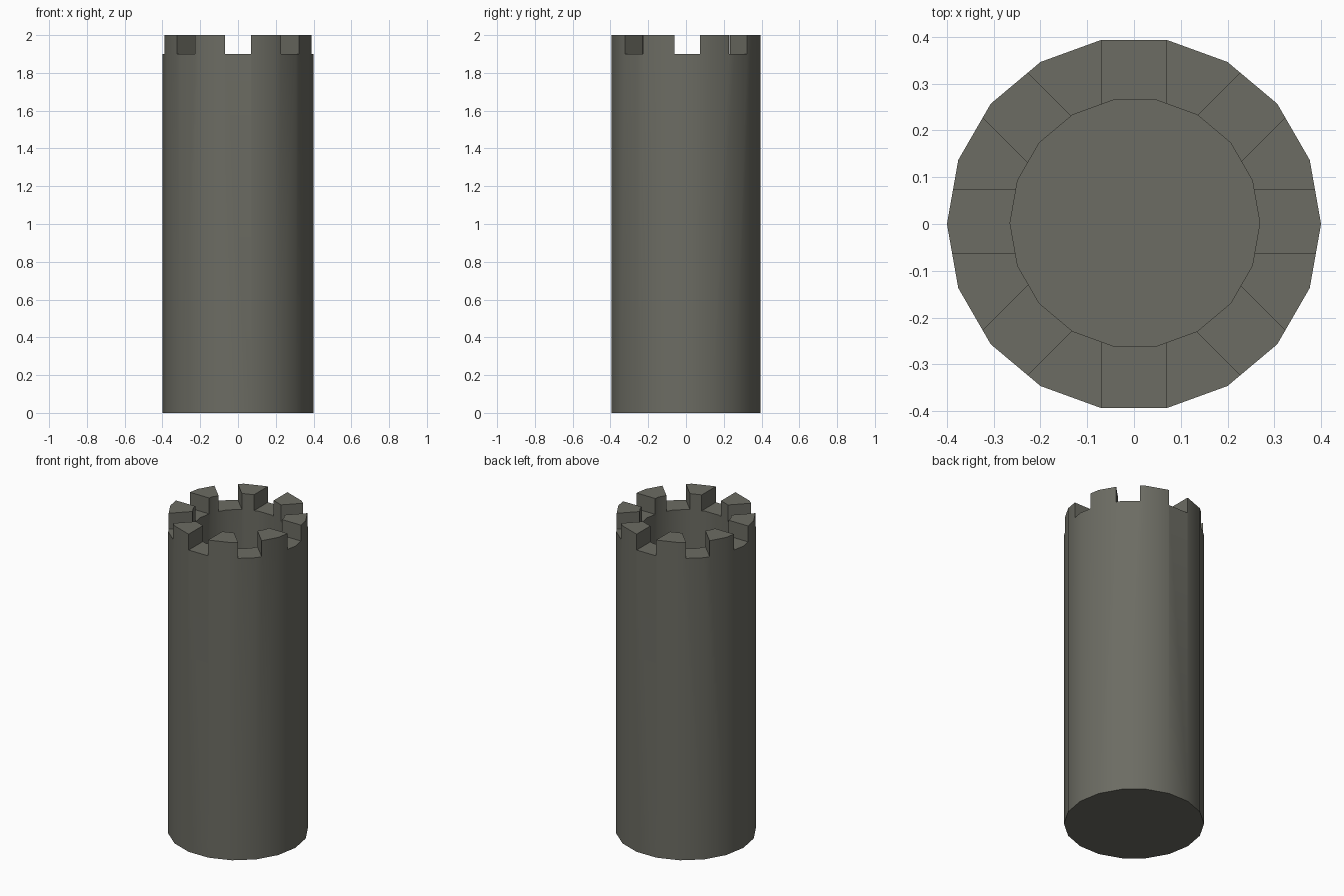
import bpy, math

if "Cube" in bpy.data.objects:
    bpy.data.objects.remove(bpy.data.objects["Cube"])

SIDES, R_OUT, R_IN = 18, 0.40, 0.267
HEIGHT, NOTCH_Z, FLOOR_Z = 2.0, 1.9, 1.0

stone = bpy.data.materials.new("dark_grey_stone")
stone.diffuse_color = (0.15, 0.15, 0.125, 1)
stone.use_nodes = True
stone.node_tree.nodes["Principled BSDF"].inputs["Base Color"].default_value = stone.diffuse_color


def cylinder(name, radius, z0, z1, x=0, y=0):
    # Rotated so a corner points along +x
    bpy.ops.mesh.primitive_cylinder_add(vertices=SIDES, radius=radius, depth=z1 - z0,
                                        location=(x, y, (z0 + z1) / 2),
                                        rotation=(0, 0, math.pi / 2))
    ob = bpy.context.object
    ob.name = name
    return ob


def cut(target, cutter):
    cutter.hide_render = True
    mod = target.modifiers.new("cut", 'BOOLEAN')
    mod.operation, mod.solver, mod.object = 'DIFFERENCE', 'EXACT', cutter
    bpy.context.view_layer.objects.active = target
    bpy.ops.object.modifier_apply(modifier=mod.name)
    bpy.data.objects.remove(cutter)


# Tower body
tower = cylinder("tower", R_OUT, 0, HEIGHT)
tower.data.materials.append(stone)

# Hollow well inside
cut(tower, cylinder("well_cutter", R_IN, FLOOR_Z, HEIGHT + 0.2, 0.002, 0.002))

# Eight battlement notches: four bars through the rim
for i in range(4):
    bpy.ops.mesh.primitive_cube_add(size=1, location=(0, 0.006 if i == 0 else 0, NOTCH_Z + 0.15),
                                    rotation=(0, 0, i * math.pi / 4))
    bar = bpy.context.object
    bar.name = "notch_cutter"
    bar.scale = (1.2, 0.136, 0.3)
    cut(tower, bar)

# Smooth round walls, sharp edges
bpy.ops.object.select_all(action='DESELECT')
tower.select_set(True)
bpy.context.view_layer.objects.active = tower
bpy.ops.object.transform_apply(location=True, rotation=True, scale=True)
bpy.ops.object.shade_smooth_by_angle(angle=math.radians(30))
